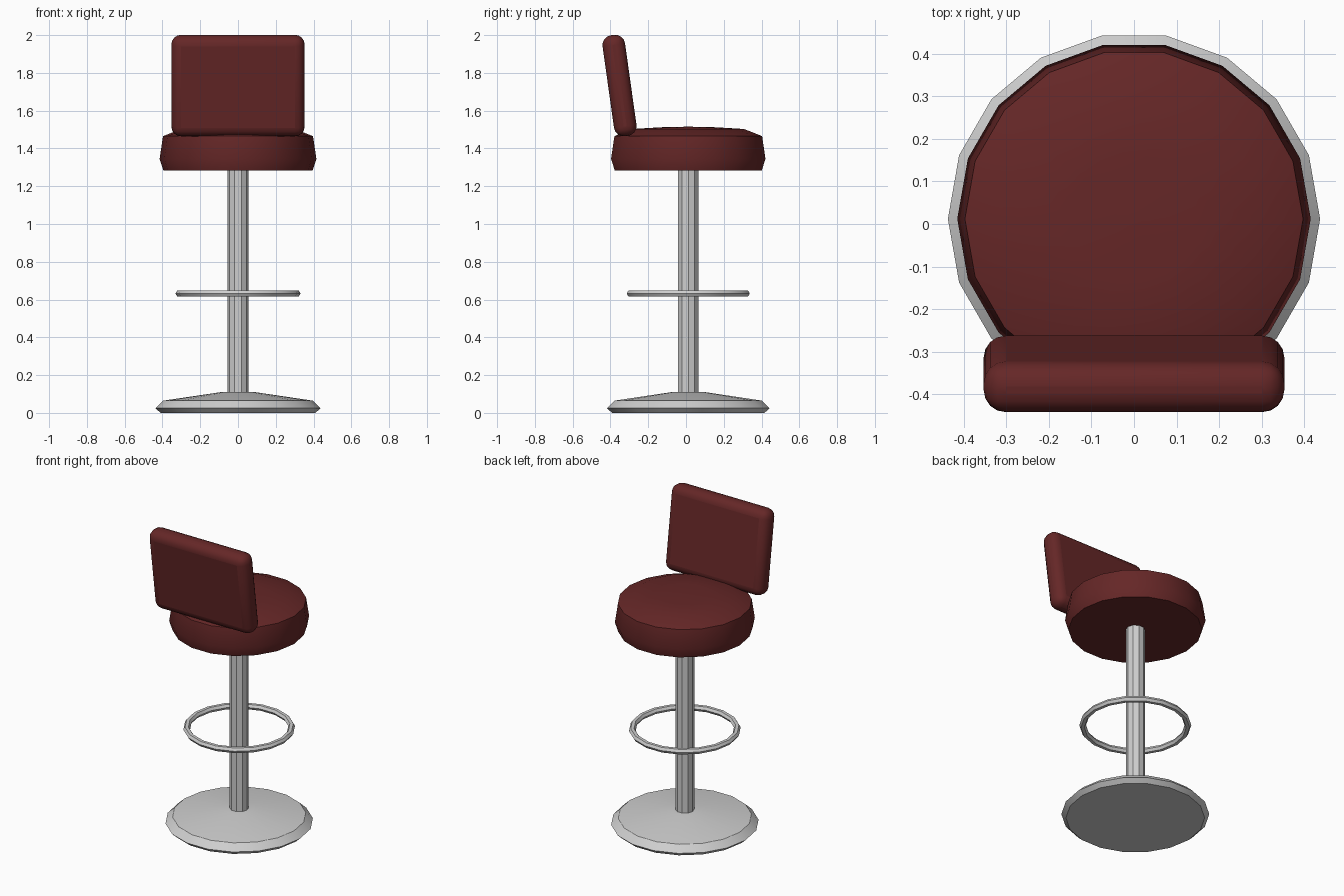
import bpy
import bmesh
from math import cos, sin, tau, radians

cube = bpy.data.objects.get("Cube")
if cube:
    bpy.data.objects.remove(cube, do_unlink=True)

CENTRE_Y = 0.012  # axis of the column, base, ring and seat


def make_material(name, rgb, roughness):
    mat = bpy.data.materials.new(name)
    mat.use_nodes = True
    colour = (*rgb, 1)
    mat.diffuse_color = colour
    shader = mat.node_tree.nodes["Principled BSDF"]
    shader.inputs["Base Color"].default_value = colour
    shader.inputs["Roughness"].default_value = roughness
    return mat


steel = make_material("brushed steel", (0.62, 0.62, 0.62), 0.4)
leather = make_material("dark red leather", (0.13, 0.02, 0.02), 0.6)


def finish(obj, name, mat):
    obj.name = obj.data.name = name
    obj.data.materials.append(mat)
    bpy.ops.object.select_all(action="DESELECT")
    obj.select_set(True)
    bpy.context.view_layer.objects.active = obj
    bpy.ops.object.shade_smooth_by_angle(angle=radians(30))
    return obj


def lathe(name, profile, sides, mat, closed=False):
    """Turn a (radius, height) profile round the column axis."""
    bm = bmesh.new()
    rings = [[bm.verts.new((r * cos(tau * i / sides), r * sin(tau * i / sides), z))
              for i in range(sides)] for r, z in profile]
    pairs = list(zip(rings, rings[1:]))
    if closed:
        pairs.append((rings[-1], rings[0]))
    else:
        bm.faces.new(rings[0][::-1])
        bm.faces.new(rings[-1])
    for low, high in pairs:
        for i in range(sides):
            j = (i + 1) % sides
            bm.faces.new((low[i], low[j], high[j], high[i]))
    bmesh.ops.recalc_face_normals(bm, faces=bm.faces)
    mesh = bpy.data.meshes.new(name)
    bm.to_mesh(mesh)
    bm.free()
    obj = bpy.data.objects.new(name, mesh)
    obj.location.y = CENTRE_Y
    bpy.context.collection.objects.link(obj)
    return finish(obj, name, mat)


# Floor base with a bevelled rim and a shallow cone on top
lathe("base", [(0.41, 0), (0.437, 0.025), (0.395, 0.065), (0.09, 0.11)], 18, steel)

# Column
lathe("column", [(0.056, 0.09), (0.056, 1.30)], 10, steel)

# Foot ring: a six-sided tube
tube = [(0.311 + 0.02 * cos(tau * k / 6), 0.632 + 0.019 * sin(tau * k / 6))
        for k in range(6)]
lathe("foot_ring", tube, 18, steel, closed=True)

# Seat cushion with a slightly domed top
lathe("seat", [(0.395, 1.283), (0.415, 1.345), (0.397, 1.465),
               (0.30, 1.503), (0.15, 1.512), (0.02, 1.515)], 18, leather)

# Backrest: a rounded slab leaning back
bpy.ops.mesh.primitive_cube_add(size=1, location=(0, -0.352, 1.733))
back = bpy.context.object
back.scale = (0.706, 0.12, 0.54)
bpy.ops.object.transform_apply(location=False, rotation=False, scale=True)
back.rotation_euler.x = radians(8)
bevel = back.modifiers.new("rounding", "BEVEL")
bevel.width = 0.052
bevel.segments = 4
finish(back, "backrest", leather)
bpy.ops.object.modifier_apply(modifier="rounding")
bpy.ops.object.shade_smooth_by_angle(angle=radians(30))
